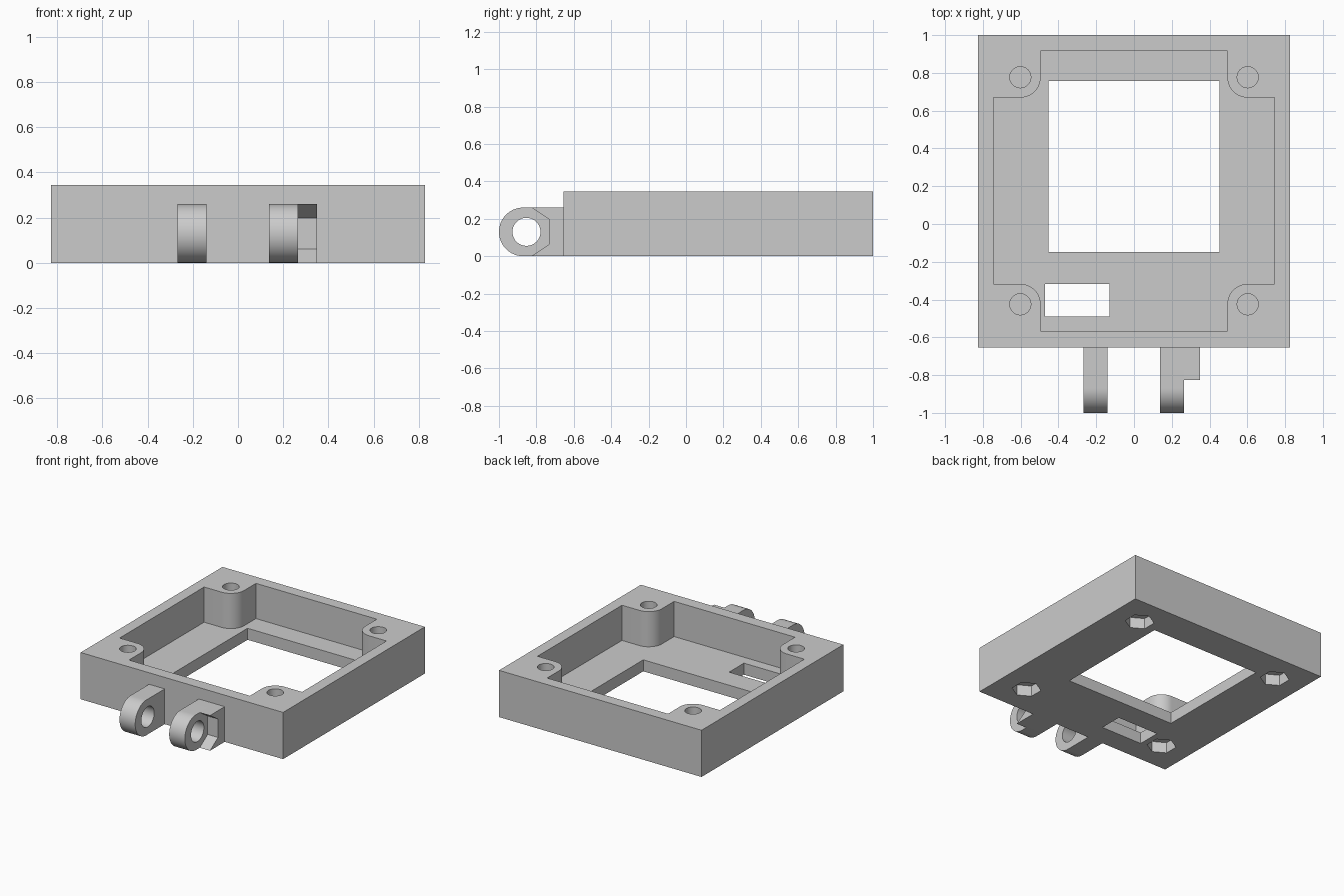
import bpy, bmesh, math
from mathutils import Vector

cube = bpy.data.objects.get("Cube")
if cube:
    bpy.data.objects.remove(cube, do_unlink=True)

grey = bpy.data.materials.new("light_grey_plastic")
grey.use_nodes = True
colour = (0.6, 0.6, 0.6, 1)
grey.diffuse_color = colour
grey.node_tree.nodes["Principled BSDF"].inputs["Base Color"].default_value = colour


def prism(name, outline, low, high, along_x=False):
    """Extrude an outline upwards, or a (y, z) outline along x."""
    bm = bmesh.new()
    place = (lambda a, b: (low, a, b)) if along_x else (lambda a, b: (a, b, low))
    face = bm.faces.new([bm.verts.new(place(a, b)) for a, b in outline])
    ext = bmesh.ops.extrude_face_region(bm, geom=[face])
    verts = [g for g in ext["geom"] if isinstance(g, bmesh.types.BMVert)]
    depth = high - low
    bmesh.ops.translate(bm, verts=verts, vec=Vector((depth, 0, 0) if along_x else (0, 0, depth)))
    bmesh.ops.recalc_face_normals(bm, faces=bm.faces)
    mesh = bpy.data.meshes.new(name)
    bm.to_mesh(mesh)
    bm.free()
    mesh.materials.append(grey)
    obj = bpy.data.objects.new(name, mesh)
    bpy.context.collection.objects.link(obj)
    return obj


def rect(x0, x1, y0, y1):
    return [(x0, y0), (x1, y0), (x1, y1), (x0, y1)]


def arc(cx, cy, r, start, end, steps):
    angles = [math.radians(start + (end - start) * i / steps) for i in range(steps + 1)]
    return [(cx + r * math.cos(a), cy + r * math.sin(a)) for a in angles]


def ring(cx, cy, r, sides, start=0):
    return arc(cx, cy, r, start, start + 360, sides)[:-1]


def activate(obj):
    bpy.ops.object.select_all(action="DESELECT")
    obj.select_set(True)
    bpy.context.view_layer.objects.active = obj


def cut(obj, cutters):
    activate(obj)
    for cutter in cutters:
        cutter.hide_render = True
        mod = obj.modifiers.new("cut", "BOOLEAN")
        mod.operation, mod.solver, mod.object = "DIFFERENCE", "EXACT", cutter
        bpy.ops.object.modifier_apply(modifier=mod.name)
        bpy.data.objects.remove(cutter, do_unlink=True)


def smooth(obj):
    activate(obj)
    bpy.ops.object.shade_smooth_by_angle(angle=math.radians(30))


TOP, FLOOR, FRONT = 0.345, 0.085, -0.655
SCREW_X, BACK_Y, FRONT_Y, BOSS = 0.602, 0.777, -0.425, 0.108
WALL_X, WALL_BACK, WALL_FRONT = 0.745, 0.915, -0.567

# Cavity outline that wraps round the four corner screw bosses
cavity = []
for sx, cy, wall_y, a0, a1 in ((1, BACK_Y, WALL_BACK, 270, 180),
                               (-1, BACK_Y, WALL_BACK, 360, 270),
                               (-1, FRONT_Y, WALL_FRONT, 90, 0),
                               (1, FRONT_Y, WALL_FRONT, 180, 90)):
    curve = arc(sx * SCREW_X, cy, BOSS, a0, a1, 12)
    side = [(sx * WALL_X, curve[0 if sx * cy > 0 else -1][1])]
    end = [(curve[-1 if sx * cy > 0 else 0][0], wall_y)]
    cavity += side + curve + end if sx * cy > 0 else end + curve + side

# Frame with cavity, window and cable slot
frame = prism("frame", rect(-0.827, 0.827, FRONT, 1), 0, TOP)
cutters = [prism("cavity_cutter", cavity, FLOOR, 0.5),
           prism("window_cutter", rect(-0.452, 0.452, -0.147, 0.757), -0.1, 0.2),
           prism("slot_cutter", rect(-0.47, -0.13, -0.49, -0.317), -0.1, 0.2)]

# Blind screw holes from above, hexagonal nut pockets from below
for x in (-SCREW_X, SCREW_X):
    for y in (BACK_Y, FRONT_Y):
        cutters.append(prism("screw_cutter", ring(x, y, 0.056, 32), 0.09, 0.5))
        cutters.append(prism("nut_cutter", ring(x, y, 0.1, 6, 30), -0.1, 0.08))
cut(frame, cutters)
smooth(frame)

# Hinge lugs with rounded ends and a pin hole
R, PIN_Y = 0.13, -0.853
for name, x0, x1 in (("right_lug", -0.268, -0.14), ("left_lug", 0.138, 0.266)):
    outline = [(FRONT, 0), (FRONT, 2 * R)] + arc(R - 1, R, R, 90, 270, 32)
    lug = prism(name, outline, x0, x1, True)
    cut(lug, [prism("pin_cutter", ring(PIN_Y, R, 0.075, 40), x0 - 0.1, x1 + 0.1, True)])
    smooth(lug)

# Nut holder beside the left lug, with half a hexagon taken out of its front
lower = [(FRONT, 0), (-0.827, 0), (-0.733, 0.062)]
upper = [(y, 2 * R - z) for y, z in reversed(lower)]
prism("nut_holder", lower + upper, 0.266, 0.35, True)
